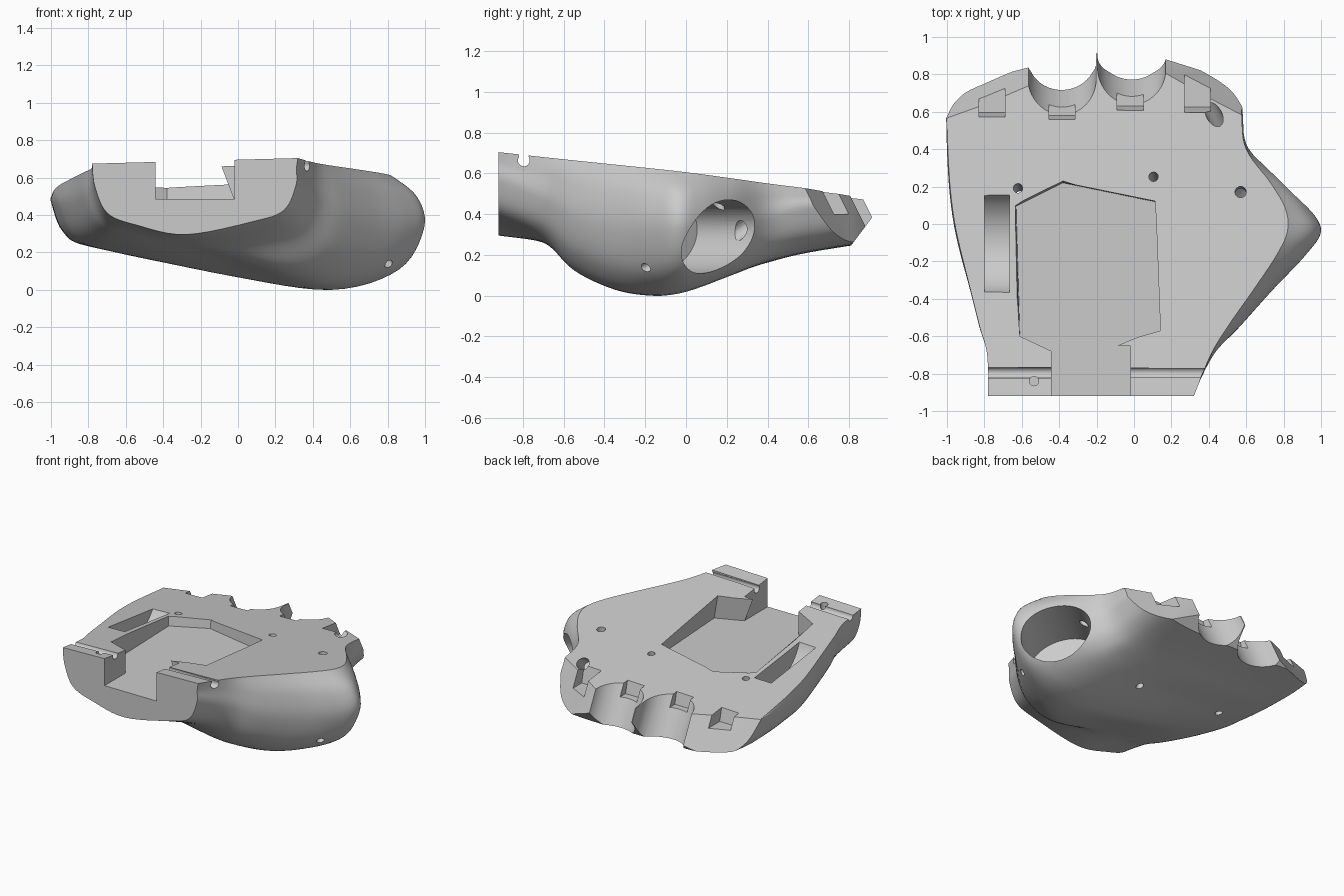
import bpy, bmesh, math
from mathutils import Vector, Matrix

cube = bpy.data.objects.get("Cube")
if cube:
    bpy.data.objects.remove(cube, do_unlink=True)

grey = bpy.data.materials.new("plain grey")
grey.use_nodes = True
colour = (0.6, 0.6, 0.6, 1)
grey.diffuse_color = colour
grey.node_tree.nodes["Principled BSDF"].inputs["Base Color"].default_value = colour


def top_z(x, y):
    """Height of the tilted flat top."""
    return 0.583 - 0.122 * y + 0.027 * x


def finish(bm, name):
    bmesh.ops.recalc_face_normals(bm, faces=bm.faces)
    mesh = bpy.data.meshes.new(name)
    bm.to_mesh(mesh)
    bm.free()
    ob = bpy.data.objects.new(name, mesh)
    bpy.context.collection.objects.link(ob)
    mesh.materials.append(grey)
    return ob


def spline(points, steps):
    """Catmull-Rom curve through tuples of any length."""
    pts = [points[0]] + list(points) + [points[-1]]
    out = []
    for a, b, c, d in zip(pts, pts[1:], pts[2:], pts[3:]):
        for i in range(steps):
            t = i / steps
            out.append([q + t * ((r - p) + t * ((2 * p - 5 * q + 4 * r - s)
                        + t * (3 * q - p - 3 * r + s))) / 2
                        for p, q, r, s in zip(a, b, c, d)])
    return out + [list(points[-1])]


def between(a, b, u, v):
    """Point at fraction u across and v up from a to b."""
    return (a[0] + u * (b[0] - a[0]), a[1] + v * (b[1] - a[1]))


# Palm shell: y, left top x, five (x, z) points round the underside, right top x
sections = [
    (-.92, -.78, -.765, .55, -.54, .345, -.28, .295, .08, .365, .31, .56, .32),
    (-.7, -.785, -.775, .52, -.56, .315, -.25, .265, .16, .27, .42, .47, .41),
    (-.55, -.825, -.82, .5, -.59, .28, -.2, .22, .24, .125, .56, .38, .5),
    (-.35, -.875, -.87, .47, -.62, .24, -.1, .14, .40, .03, .74, .33, .64),
    (-.17, -.92, -.92, .46, -.65, .215, -.05, .08, .48, .0, .91, .32, .76),
    (-.04, -.95, -.95, .45, -.67, .205, -.02, .075, .52, .01, .995, .33, .82),
    (.08, -.97, -.97, .46, -.7, .21, -.05, .1, .5, .045, .935, .33, .81),
    (.22, -.985, -.985, .46, -.74, .22, -.08, .135, .45, .1, .805, .34, .73),
    (.4, -.995, -.995, .46, -.77, .23, -.15, .17, .37, .17, .61, .37, .6),
    (.6, -1, -1, .47, -.8, .25, -.2, .215, .3, .22, .575, .42, .575),
    (.98, -1, -1, .47, -.75, .27, -.2, .27, .3, .28, .56, .42, .56),
]
bm = bmesh.new()
rings = []
for y, xl, *mid, xr in spline(sections, 6):
    left, low_left, low, low_right, right = zip(mid[::2], mid[1::2])
    end = (xr, top_z(xr, y))
    ring = [(xl, top_z(xl, y)), left, between(low_left, left, .7, .31), low_left, low,
            low_right, between(low_right, right, .72, .31), right,
            between(end, right, .78, .4), end]
    rings.append([bm.verts.new((x, y, z)) for x, z in spline(ring, 6)])
for a, b in zip(rings, rings[1:]):
    for i in range(len(a)):
        j = (i + 1) % len(a)
        bm.faces.new((a[i], a[j], b[j], b[i]))
bm.faces.new(rings[0])
bm.faces.new(rings[-1])
palm = finish(bm, "palm_shell")


def cut(cutter):
    cutter.hide_render = True
    mod = palm.modifiers.new("cut", "BOOLEAN")
    mod.operation = "DIFFERENCE"
    mod.solver = "EXACT"
    mod.object = cutter
    bpy.context.view_layer.objects.active = palm
    bpy.ops.object.modifier_apply(modifier=mod.name)
    bpy.data.objects.remove(cutter, do_unlink=True)


def prism(outline, z0, z1, lean=0.0, low=None):
    """Upright prism; lean moves it back as it goes down from z = 0.5."""
    bm = bmesh.new()
    lo, hi = [[bm.verts.new((x, y + lean * (0.5 - z), z)) for x, y in pts]
              for pts, z in ((low or outline, z0), (outline, z1))]
    for i in range(len(lo)):
        j = (i + 1) % len(lo)
        bm.faces.new((lo[i], lo[j], hi[j], hi[i]))
    bm.faces.new(lo)
    bm.faces.new(hi)
    return finish(bm, "cutter")


def rod(start, end, radius, sides=24, squash=1.0, roll=0.0):
    a, b = Vector(start), Vector(end)
    turn = (b - a).to_track_quat("Z", "Y").to_matrix().to_4x4()
    shape = Matrix.Rotation(roll, 4, "Z") @ Matrix.Diagonal((1, squash, 1, 1))
    bm = bmesh.new()
    bmesh.ops.create_cone(bm, cap_ends=True, segments=sides, radius1=radius,
                          radius2=radius, depth=(b - a).length,
                          matrix=Matrix.Translation((a + b) / 2) @ turn @ shape)
    return finish(bm, "cutter")


def box(x0, x1, y0, y1):
    return [(x0, y0), (x1, y0), (x1, y1), (x0, y1)]


# Sloping knuckle end, then its undercut lower edge
LEAN = 0.5
cut(prism([(-1.2, .47), (-1, .56), (-.8, .63), (-.57, .725), (-.2, .855), (.17, .8),
           (.4, .68), (.58, .595), (.8, .5), (.8, 1.6), (-1.2, 1.6)], -.1, 1, LEAN))
cut(prism(box(-1.2, .8, 1.0, 1.8), -.1, 1, -.75))

# Round seats for the two middle fingers
for cx, cy in ((-.385, .768), (-.012, .825)):
    r = 0.183
    arc = [(cx + r * math.cos(t), cy + r * math.sin(t))
           for t in (math.pi * (1 + i / 24) for i in range(25))]
    cut(prism(arc + [(cx + r, 1.5), (cx - r, 1.5)], -.1, 1, LEAN))

# Hinge notches for all four fingers
for cx, y0, z0 in ((-.76, .57, .4), (-.385, .56, .42), (-.02, .61, .42), (.34, .6, .4)):
    cut(prism(box(cx - .07, cx + .07, y0, y0 + .4), z0, .9, LEAN * .5))

# Central pocket, open to the wrist, with an undercut right wall
mouth = [(-.02, -.651), (-.02, -1.1), (-.44, -1.1), (-.44, -.68), (-.61, -.6)]
cut(prism([(.05, .15), (.1, -.57), (-.18, -.65)] + mouth + [(-.66, .11), (-.38, .29)],
          .485, .9,
          low=[(.13, .115), (.17, -.57), (-.022, -.65)] + mouth + [(-.63, .095), (-.38, .22)]))

# Curved strap slot
cut(rod((-.8, -.09, .7), (-.665, -.09, .7), .29, 64))

# Wrist pin channel and its narrow opening
cut(rod((-1.2, -.795, .663), (.8, -.795, .663), .029))
cut(prism(box(-1.2, .8, -.818, -.772), .665, .9))

# Thumb socket
cut(rod((1.2, .505, .29), (.5, -.12, .29), .24, 48, .72, math.radians(-18)))

# Cord and screw holes
for start, end, radius in (
        ((-.6, .115, -.1), (-.625, .21, .7), .025),
        ((.125, .175, -.1), (.1, .27, .7), .025),
        ((.57, .15, .3), (.57, .18, .7), .03),
        ((-.535, -.84, .5), (-.535, -.84, .8), .025),
        ((.39, .66, .57), (.62, .2, .28), .042),
        ((.87, -.36, .06), (.72, .02, .24), .024)):
    cut(rod(start, end, radius))

bpy.ops.object.select_all(action="DESELECT")
palm.select_set(True)
bpy.context.view_layer.objects.active = palm
bpy.ops.object.shade_smooth_by_angle(angle=math.radians(32))
